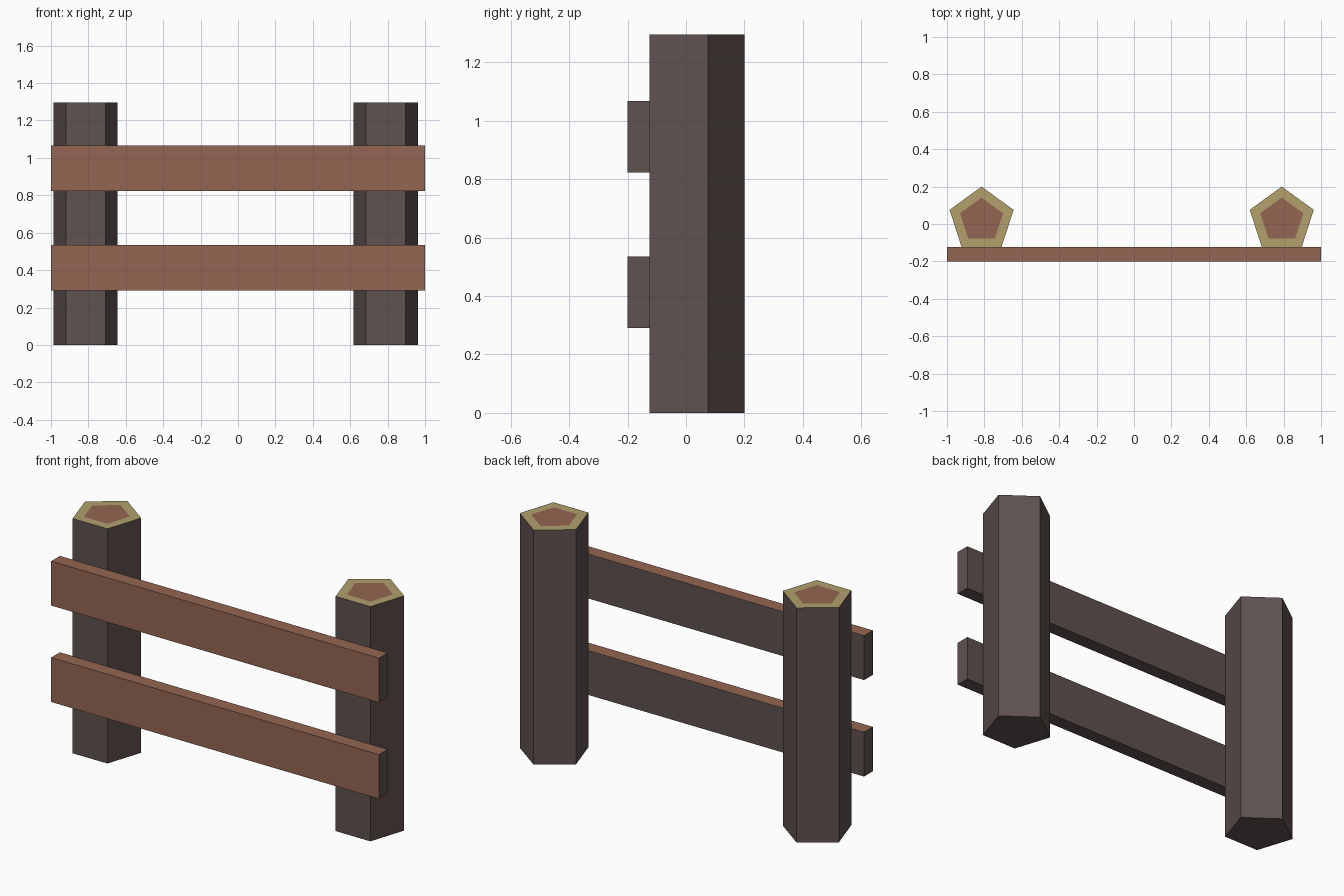
import bpy, bmesh, math

if "Cube" in bpy.data.objects:
    bpy.data.objects.remove(bpy.data.objects["Cube"])


def material(name, rgb):
    """Flat colour given as sRGB 0-255, stored as linear."""
    m = bpy.data.materials.new(name)
    lin = [((c / 255 + 0.055) / 1.055) ** 2.4 for c in rgb]
    m.diffuse_color = (*lin, 1)
    m.use_nodes = True
    m.node_tree.nodes["Principled BSDF"].inputs["Base Color"].default_value = m.diffuse_color
    return m


bark = material("dark_bark", (95, 82, 80))
wood = material("brown_wood", (148, 101, 81))
sapwood = material("tan_sapwood", (178, 160, 108))


def finish(name, bm, mats):
    bmesh.ops.recalc_face_normals(bm, faces=bm.faces)
    mesh = bpy.data.meshes.new(name)
    bm.to_mesh(mesh)
    bm.free()
    for m in mats:
        mesh.materials.append(m)
    bpy.context.collection.objects.link(bpy.data.objects.new(name, mesh))


# Five-sided log post, with the end grain inset into its top face
def post(name, x, y=0.02, radius=0.18, height=1.295, core=0.107):
    bm = bmesh.new()
    ring = [bm.verts.new((x + radius * math.sin(a), y + radius * math.cos(a), 0))
            for a in (math.tau * i / 5 for i in range(5))]
    base = bm.faces.new(ring)
    out = bmesh.ops.extrude_face_region(bm, geom=[base], use_keep_orig=True)
    top_verts = [g for g in out["geom"] if isinstance(g, bmesh.types.BMVert)]
    bmesh.ops.translate(bm, verts=top_verts, vec=(0, 0, height))
    bmesh.ops.recalc_face_normals(bm, faces=bm.faces)
    top = max(bm.faces, key=lambda f: f.calc_center_median().z)
    width = (radius - core) * math.cos(math.pi / 5)
    rim = bmesh.ops.inset_individual(bm, faces=[top], thickness=width)["faces"]
    for f in rim:
        f.material_index = 1
    top.material_index = 2
    finish(name, bm, [bark, sapwood, wood])


# Plank: sawn wood on the front and top, bark elsewhere
def rail(name, z0, z1, y0=-0.2, y1=-0.124):
    bm = bmesh.new()
    bmesh.ops.create_cube(bm, size=1)
    for v in bm.verts:
        v.co = (v.co.x * 2, (y0 + y1) / 2 + v.co.y * (y1 - y0),
                (z0 + z1) / 2 + v.co.z * (z1 - z0))
    bm.normal_update()
    for f in bm.faces:
        f.material_index = int(f.normal.y < -0.5 or f.normal.z > 0.5)
    finish(name, bm, [bark, wood])


post("left_post", -0.815)
post("right_post", 0.79)
rail("lower_rail", 0.29, 0.535)
rail("upper_rail", 0.822, 1.067)
